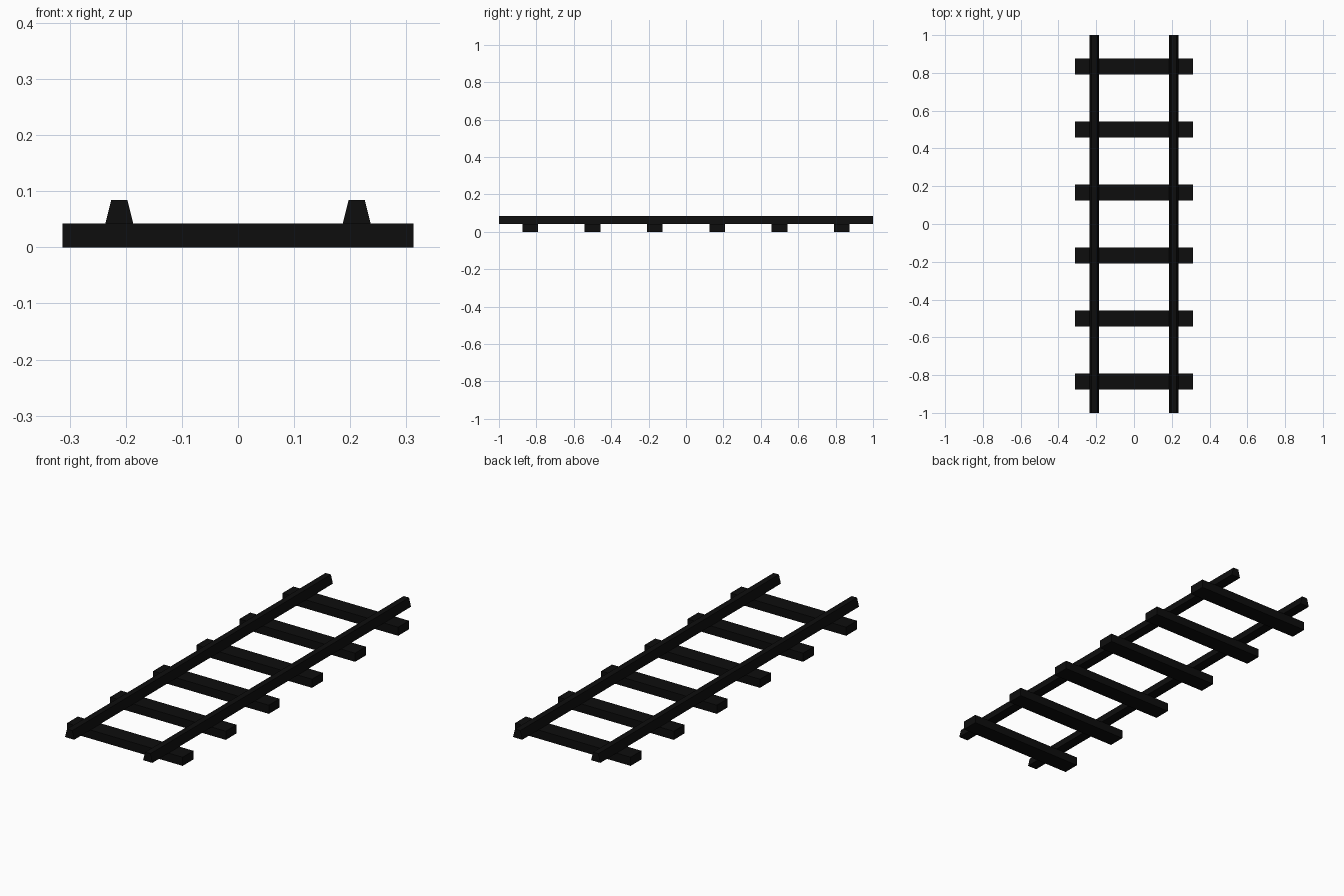
import bpy
import bmesh

if "Cube" in bpy.data.objects:
    bpy.data.objects.remove(bpy.data.objects["Cube"])

black = bpy.data.materials.new("black")
black.diffuse_color = (0.004, 0.004, 0.004, 1)
black.use_nodes = True
black.node_tree.nodes["Principled BSDF"].inputs["Base Color"].default_value = black.diffuse_color

TIE_H, TOP = 0.042, 0.084


def prism(name, profile, y0, y1):
    """Extrude a closed (x, z) profile along y."""
    bm = bmesh.new()
    face = bm.faces.new([bm.verts.new((x, y0, z)) for x, z in profile])
    ext = bmesh.ops.extrude_face_region(bm, geom=[face])
    verts = [g for g in ext["geom"] if isinstance(g, bmesh.types.BMVert)]
    bmesh.ops.translate(bm, verts=verts, vec=(0, y1 - y0, 0))
    bmesh.ops.recalc_face_normals(bm, faces=bm.faces)
    mesh = bpy.data.meshes.new(name)
    bm.to_mesh(mesh)
    bm.free()
    mesh.materials.append(black)
    obj = bpy.data.objects.new(name, mesh)
    bpy.context.collection.objects.link(obj)
    return obj


# Cross ties, evenly spaced along the track
for i in range(6):
    y = (i - 2.5) / 3
    prism(f"cross_tie_{i + 1}",
          [(-0.313, 0), (0.313, 0), (0.313, TIE_H), (-0.313, TIE_H)],
          y - 0.0417, y + 0.0417)

# Tapered rails resting on the ties
for side, cx in (("left", -0.2115), ("right", 0.2115)):
    prism(f"{side}_rail",
          [(cx - 0.025, TIE_H), (cx + 0.025, TIE_H),
           (cx + 0.0145, TOP), (cx - 0.0145, TOP)],
          -1, 1)
